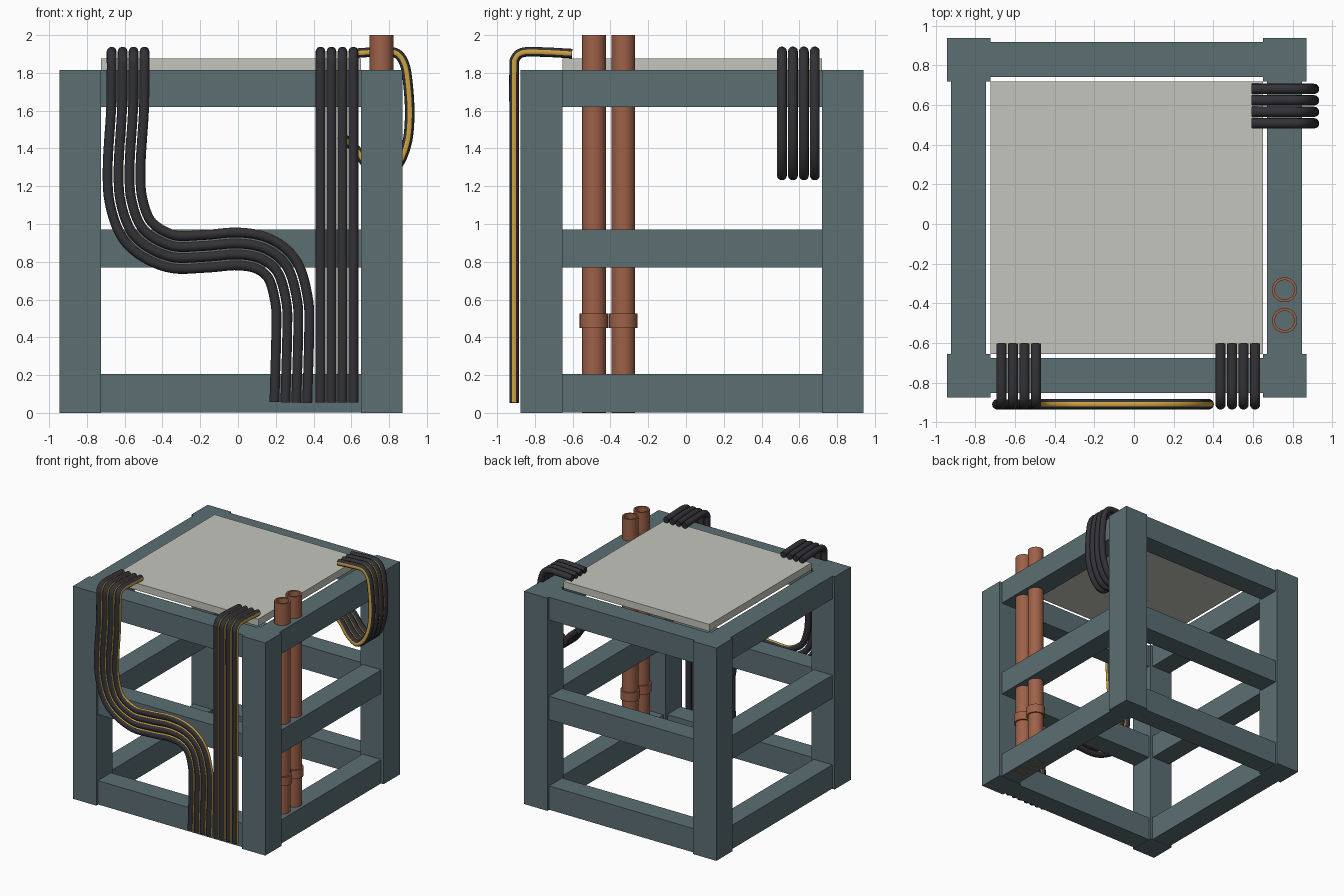
import bpy, bmesh, math
from mathutils import Vector

if "Cube" in bpy.data.objects:
    bpy.data.objects.remove(bpy.data.objects["Cube"])


def material(name, rgb):
    m = bpy.data.materials.new(name)
    m.diffuse_color = (*rgb, 1)
    m.use_nodes = True
    m.node_tree.nodes["Principled BSDF"].inputs["Base Color"].default_value = m.diffuse_color
    return m


STEEL = material("blue_grey_steel", (0.105, 0.158, 0.17))
PANEL = material("pale_grey_panel", (0.56, 0.56, 0.51))
COPPER = material("copper", (0.34, 0.12, 0.065))
RUBBER = material("dark_rubber", (0.032, 0.032, 0.038))
GOLD = material("gold_stripe", (0.62, 0.36, 0.05))


def finish(bm, name, mats, smooth=False):
    bmesh.ops.recalc_face_normals(bm, faces=bm.faces[:])
    me = bpy.data.meshes.new(name)
    bm.to_mesh(me)
    bm.free()
    for m in mats:
        me.materials.append(m)
    ob = bpy.data.objects.new(name, me)
    bpy.context.collection.objects.link(ob)
    if smooth:
        bpy.ops.object.select_all(action='DESELECT')
        bpy.context.view_layer.objects.active = ob
        ob.select_set(True)
        bpy.ops.object.shade_smooth_by_angle(angle=math.radians(40))
    return ob


def box(name, x, y, z, mat):
    bm = bmesh.new()
    bmesh.ops.create_cube(bm, size=1)
    for v in bm.verts:
        v.co = [r[0] if c < 0 else r[1] for c, r in zip(v.co, (x, y, z))]
    return finish(bm, name, [mat])


def skin(bm, rings, closed):
    """Bridge successive vertex rings; returns the quads with their side index."""
    quads = []
    n = len(rings[0])
    pairs = list(zip(rings, rings[1:])) + ([(rings[-1], rings[0])] if closed else [])
    for a, b in pairs:
        for k in range(n):
            j = (k + 1) % n
            quads.append((k, bm.faces.new((a[k], a[j], b[j], b[k]))))
    return quads


def tube(name, cx, cy, r_in, r_out, z0, z1, sides=32):
    bm = bmesh.new()
    rings = []
    for r, z in ((r_out, z0), (r_out, z1), (r_in, z1), (r_in, z0)):
        rings.append([bm.verts.new((cx + r * math.cos(a), cy + r * math.sin(a), z))
                      for a in (2 * math.pi * k / sides for k in range(sides))])
    skin(bm, rings, True)
    return finish(bm, name, [COPPER], True)


def spline(points, steps=7):
    """Catmull-Rom curve through the points."""
    p = [Vector(q) for q in points]
    p = [2 * p[0] - p[1]] + p + [2 * p[-1] - p[-2]]
    out = []
    for a, b, c, d in zip(p, p[1:], p[2:], p[3:]):
        for i in range(steps):
            t = i / steps
            out.append(0.5 * (2 * b + (c - a) * t + (2 * a - 5 * b + 4 * c - d) * t * t
                              + (3 * b - a - 3 * c + d) * t ** 3))
    return out + [p[-2]]


def cable_bundle(name, points, side, count=4, gap=0.058, r=0.026, sides=14):
    """Parallel cables offset sideways from one path, striped on the 'side' direction."""
    path = spline(points)
    s = Vector(side)
    frames = []
    for i, p in enumerate(path):
        t = (path[min(i + 1, len(path) - 1)] - path[max(i - 1, 0)]).normalized()
        s = (s - t * s.dot(t)).normalized()
        frames.append((p, s.copy(), s.cross(t)))
    for c in range(count):
        off = (c - (count - 1) / 2) * gap
        bm = bmesh.new()
        rings = [[bm.verts.new(p + u * (off + r * math.cos(a)) + w * r * math.sin(a))
                  for a in (2 * math.pi * k / sides for k in range(sides))]
                 for p, u, w in frames]
        for k, f in skin(bm, rings, False):
            f.material_index = 1 if k in (0, sides - 1) else 0
        bm.faces.new(rings[0])
        bm.faces.new(rings[-1])
        finish(bm, f"{name}_{c + 1}", [RUBBER, GOLD], True)


# Corner posts
XL, XR, YF, YB = (-0.945, -0.725), (0.65, 0.87), (-0.875, -0.655), (0.72, 0.94)
for nx, x in (("left", XL), ("right", XR)):
    for ny, y in (("front", YF), ("back", YB)):
        box(f"post_{ny}_{nx}", x, y, (0, 1.815), STEEL)

# Three levels of rails, slightly narrower than the posts
for level, z in (("lower", (0.002, 0.205)), ("middle", (0.77, 0.97)), ("upper", (1.62, 1.815))):
    for n, y in (("front", YF), ("back", YB)):
        box(f"{level}_rail_{n}", (XL[1], XR[0]), (y[0] + 0.022, y[1] - 0.022), z, STEEL)
    for n, x in (("left", XL), ("right", XR)):
        box(f"{level}_rail_{n}", (x[0] + 0.022, x[1] - 0.022), (YF[1], YB[0]), z, STEEL)

# Top panel
box("top_panel", (XL[1], XR[0]), (YF[1], YB[0]), (1.815, 1.875), PANEL)

# Copper pipes with collars
for i, y in enumerate((-0.487, -0.332)):
    tube(f"pipe_{i + 1}", 0.76, y, 0.049, 0.063, 0, 2.0)
    tube(f"pipe_collar_{i + 1}", 0.76, y, 0.058, 0.0755, 0.45, 0.525)


# Front cables: over the top edge, then down
def over_front(x):
    return [(x, y, z) for y, z in ((-0.603, 1.902), (-0.75, 1.91), (-0.86, 1.909),
                                   (-0.904, 1.875), (-0.91, 1.8))]


def down_front(profile):
    return [(x, -0.91, z) for x, z in profile]


cable_bundle("winding_cable", over_front(-0.582) + down_front((
    (-0.585, 1.6), (-0.603, 1.3), (-0.59, 1.11), (-0.52, 0.95), (-0.36, 0.857), (-0.18, 0.855),
    (0, 0.868), (0.14, 0.84), (0.237, 0.755), (0.283, 0.6), (0.29, 0.45), (0.28, 0.055))),
    (1, 0, 0))
cable_bundle("straight_cable", over_front(0.524) + down_front((
    (0.524, 1.4), (0.524, 0.7), (0.524, 0.055))), (1, 0, 0))

# Side cables: looping over the right rail and back inside
cable_bundle("looped_cable", [(x, 0.595, z) for x, z in (
    (0.595, 1.902), (0.72, 1.91), (0.83, 1.908), (0.88, 1.85), (0.9, 1.74), (0.909, 1.58),
    (0.895, 1.43), (0.845, 1.31), (0.77, 1.257), (0.69, 1.305), (0.62, 1.4), (0.54, 1.47))],
    (0, -1, 0))
